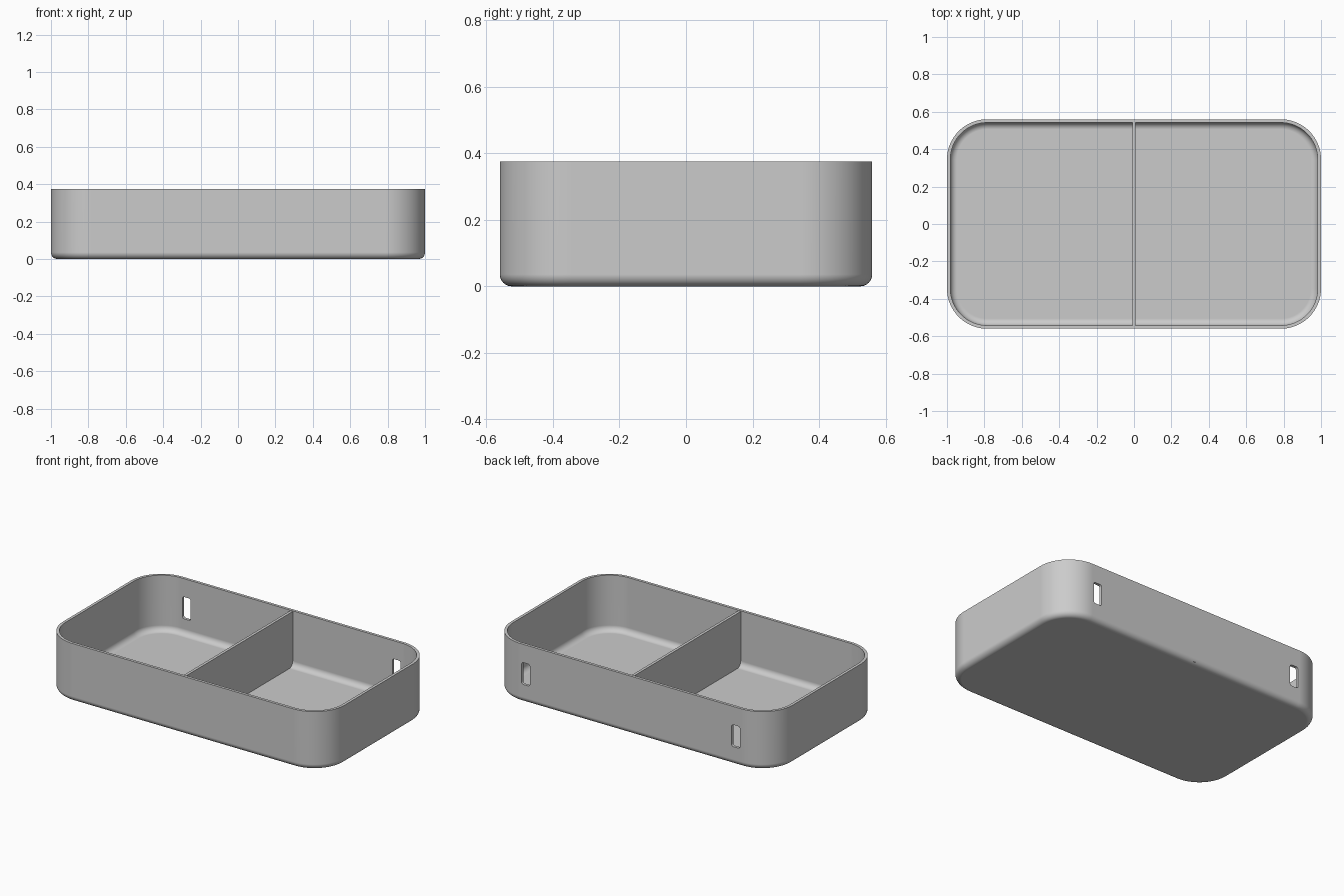
import bpy
import bmesh
from math import sin, cos, pi

if "Cube" in bpy.data.objects:
    bpy.data.objects.remove(bpy.data.objects["Cube"], do_unlink=True)

HALF_X, HALF_Y, HEIGHT = 1.0, 0.56, 0.375
CORNER, WALL, FILLET = 0.215, 0.018, 0.036

grey = bpy.data.materials.new("plain grey")
grey.use_nodes = True
grey.diffuse_color = (0.6, 0.6, 0.6, 1)
grey.node_tree.nodes["Principled BSDF"].inputs["Base Color"].default_value = (0.6, 0.6, 0.6, 1)


def rounded_rect(hx, hy, r, steps):
    """Counter-clockwise outline of a rounded rectangle."""
    points = []
    for quarter, (sx, sy) in enumerate([(1, 1), (-1, 1), (-1, -1), (1, -1)]):
        for i in range(steps + 1):
            a = (quarter + i / steps) * pi / 2
            points.append((sx * (hx - r) + r * cos(a), sy * (hy - r) + r * sin(a)))
    return points


def loft(name, rings):
    """Skin a stack of matching rings and cap both ends."""
    bm = bmesh.new()
    loops = [[bm.verts.new(p) for p in ring] for ring in rings]
    for low, high in zip(loops, loops[1:]):
        for i in range(len(low)):
            j = (i + 1) % len(low)
            bm.faces.new((low[i], low[j], high[j], high[i]))
    bm.faces.new(loops[0][::-1])
    bm.faces.new(loops[-1])
    bmesh.ops.recalc_face_normals(bm, faces=bm.faces)
    mesh = bpy.data.meshes.new(name)
    bm.to_mesh(mesh)
    bm.free()
    mesh.materials.append(grey)
    obj = bpy.data.objects.new(name, mesh)
    bpy.context.collection.objects.link(obj)
    return obj


def quarter_profile(inset, base):
    """Bottom edge rounding as (inset, z) pairs, from floor to wall."""
    arc = [i / 8 * pi / 2 for i in range(9)]
    return [(inset + FILLET * (1 - sin(a)), base + FILLET * (1 - cos(a))) for a in arc]


# Tray shell: up the outside, over the rim, down the inside to the floor
profile = quarter_profile(0, 0) + [(0, HEIGHT), (WALL, HEIGHT)]
profile += quarter_profile(WALL, WALL)[::-1]
tray = loft("tray_shell", [
    [(x, y, z) for x, y in rounded_rect(HALF_X - d, HALF_Y - d, CORNER - d, 16)]
    for d, z in profile])

# Strap slots through the back wall
for side in (-1, 1):
    outline = rounded_rect(0.03, 0.07, 0.014, 5)
    cutter = loft("slot_cutter", [
        [(side * 0.745 + u, y, HEIGHT / 2 + v) for u, v in outline]
        for y in (HALF_Y - 0.1, HALF_Y + 0.1)])
    cutter.hide_render = True
    cut = tray.modifiers.new("slot", 'BOOLEAN')
    cut.operation = 'DIFFERENCE'
    cut.solver = 'EXACT'
    cut.object = cutter
    bpy.context.view_layer.objects.active = tray
    bpy.ops.object.modifier_apply(modifier=cut.name)
    bpy.data.objects.remove(cutter, do_unlink=True)

# Centre divider, its ends and foot buried in the shell
half = 0.009
divider = loft("divider", [
    [(x, y, z) for x, y in ((-half, -0.55), (half, -0.55), (half, 0.55), (-half, 0.55))]
    for z in (0.01, HEIGHT - 0.004)])

# Smooth rounded areas while keeping flat panels and rims crisp
bpy.ops.object.select_all(action='DESELECT')
tray.select_set(True)
bpy.context.view_layer.objects.active = tray
bpy.ops.object.shade_smooth_by_angle(angle=pi / 6)
weighted = tray.modifiers.new("flat_panels", 'WEIGHTED_NORMAL')
weighted.keep_sharp = True
